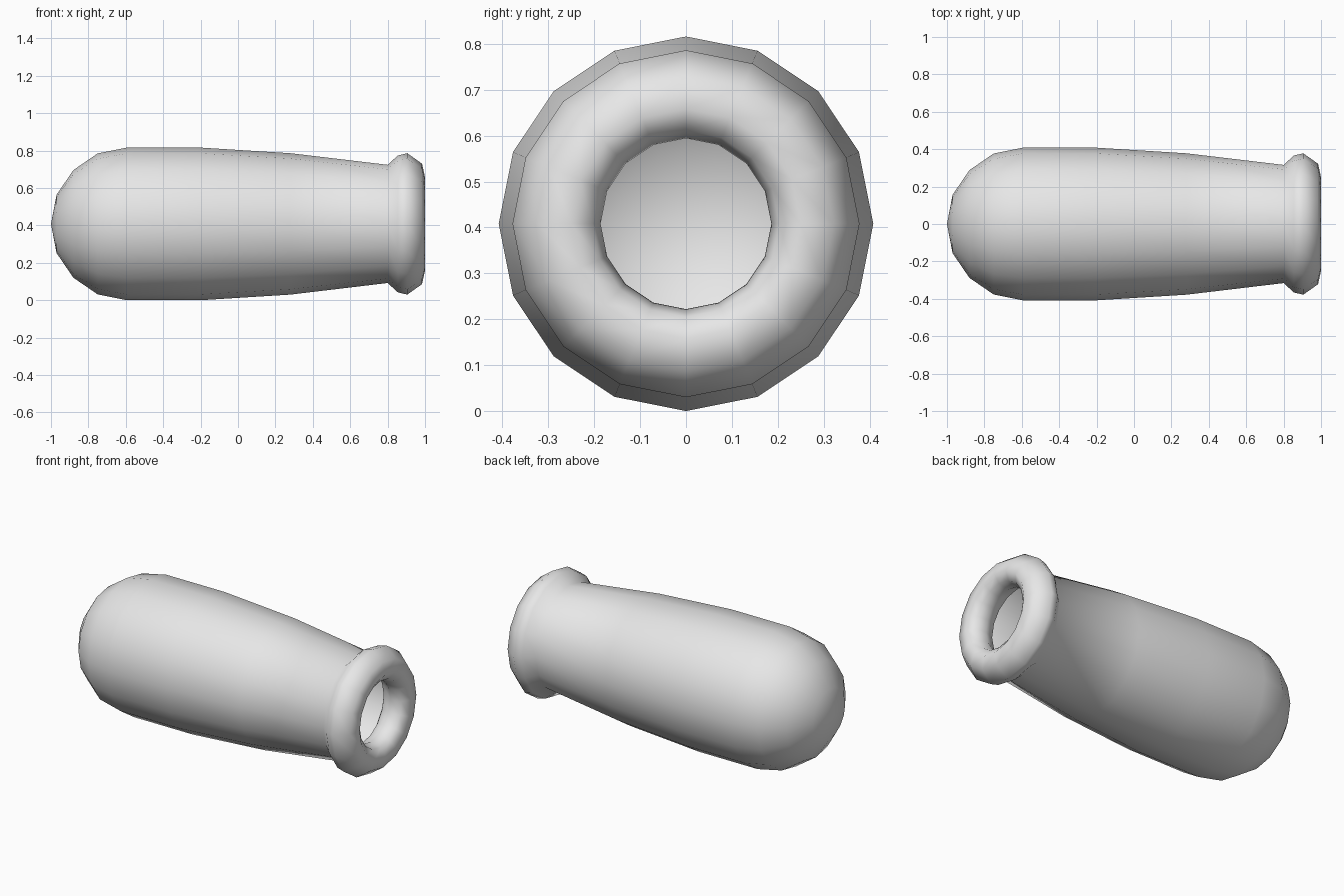
import bpy
import bmesh
from math import tau
from mathutils import Vector

SIDES = 16
RADIUS = 0.408

cube = bpy.data.objects.get("Cube")
if cube:
    bpy.data.objects.remove(cube, do_unlink=True)

# Single plain grey material
grey = bpy.data.materials.new("light_grey")
grey.use_nodes = True
grey.diffuse_color = (0.8, 0.8, 0.8, 1)
grey.node_tree.nodes["Principled BSDF"].inputs["Base Color"].default_value = (0.8, 0.8, 0.8, 1)


def lathe(name, profile):
    """Spin an (x, radius) profile around the long axis."""
    bm = bmesh.new()
    verts = [bm.verts.new((x, 0, r)) for x, r in profile]
    edges = [bm.edges.new(pair) for pair in zip(verts, verts[1:])]
    bmesh.ops.spin(bm, geom=verts + edges, cent=(0, 0, 0), axis=(1, 0, 0),
                   angle=tau, steps=SIDES, use_duplicate=False)
    bmesh.ops.remove_doubles(bm, verts=bm.verts[:], dist=0.0005)
    bmesh.ops.recalc_face_normals(bm, faces=bm.faces[:])
    # Make the closed nose face outwards
    nose = min(bm.faces, key=lambda f: f.calc_center_median().x)
    if nose.normal.x > 0:
        bmesh.ops.reverse_faces(bm, faces=bm.faces[:])
    bmesh.ops.translate(bm, verts=bm.verts[:], vec=Vector((0, 0, RADIUS)))
    for face in bm.faces:
        face.smooth = True
    mesh = bpy.data.meshes.new(name)
    bm.to_mesh(mesh)
    bm.free()
    mesh.materials.append(grey)
    obj = bpy.data.objects.new(name, mesh)
    bpy.context.collection.objects.link(obj)
    return obj


# Rounded end, then straight and tapering walls
dome = [(-1, 0), (-0.97, 0.156), (-0.88, 0.288), (-0.75, 0.377), (-0.595, RADIUS)]
wall = [(-0.2, RADIUS), (0.28, 0.378), (0.8, 0.316)]
# Rolled lip, curling back inside to the neck
lip = [(0.855, 0.366), (0.905, 0.378), (0.984, 0.322), (1, 0.25),
       (0.967, 0.203), (0.905, 0.186), (0.84, 0.212), (0.808, 0.262), (0.802, 0.31)]

lathe("hollow_body_with_lip", dome + wall + lip)
